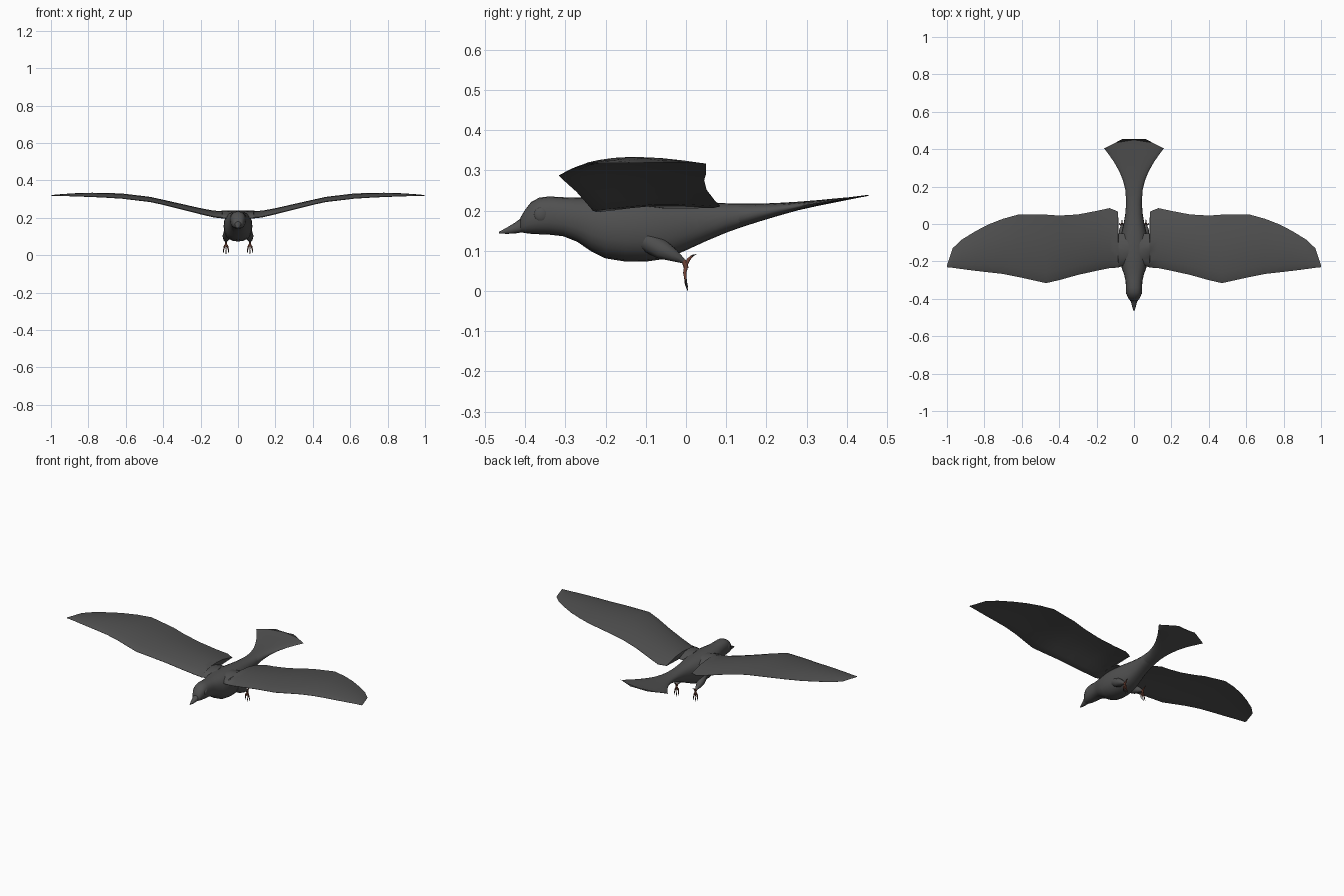
import bpy, bmesh, math
from mathutils import Vector


def material(name, rgb):
    m = bpy.data.materials.new(name)
    m.diffuse_color = (*rgb, 1)
    return m


PLUMAGE = material("charcoal plumage", (0.08, 0.08, 0.08))
SKIN = material("reddish brown skin", (0.16, 0.055, 0.035))
CLAW = material("dark claw", (0.03, 0.025, 0.022))


def loft(name, rings, mat, angle=60):
    """Skin a list of equal-length point rings and cap both ends."""
    bm = bmesh.new()
    loops = [[bm.verts.new(p) for p in ring] for ring in rings]
    n = len(loops[0])
    for a, b in zip(loops, loops[1:]):
        for i in range(n):
            j = (i + 1) % n
            bm.faces.new((a[i], a[j], b[j], b[i]))
    bm.faces.new(loops[0])
    bm.faces.new(loops[-1])
    bmesh.ops.recalc_face_normals(bm, faces=bm.faces)
    mesh = bpy.data.meshes.new(name)
    bm.to_mesh(mesh)
    bm.free()
    mesh.materials.append(mat)
    ob = bpy.data.objects.new(name, mesh)
    bpy.context.collection.objects.link(ob)
    bpy.ops.object.select_all(action='DESELECT')
    ob.select_set(True)
    bpy.context.view_layer.objects.active = ob
    bpy.ops.object.shade_smooth_by_angle(angle=math.radians(angle))
    return ob


def oval(y, low, high, half, n=20, power=0.85):
    """Rounded cross-section standing across the y axis."""
    mid, h = (low + high) / 2, (high - low) / 2
    ring = []
    for i in range(n):
        c, s = math.cos(math.tau * i / n), math.sin(math.tau * i / n)
        ring.append((half * math.copysign(abs(c) ** power, c), y,
                     mid + h * math.copysign(abs(s) ** power, s)))
    return ring


def tube(name, path, radii, mat, n=7):
    """Tapered limb through a few points."""
    pts = [Vector(p) for p in path]
    rings = []
    for i, p in enumerate(pts):
        d = pts[min(i + 1, len(pts) - 1)] - pts[max(i - 1, 0)]
        q = d.to_track_quat('Z', 'Y')
        rings.append([p + q @ Vector((radii[i] * math.cos(math.tau * k / n),
                                      radii[i] * math.sin(math.tau * k / n), 0))
                      for k in range(n)])
    return loft(name, rings, mat)


# Head and body: y, underside z, top z, half width
body = [(-0.412, 0.146, 0.182, 0.019), (-0.40, 0.144, 0.202, 0.028),
        (-0.385, 0.142, 0.221, 0.036), (-0.365, 0.141, 0.232, 0.041),
        (-0.34, 0.140, 0.235, 0.043), (-0.305, 0.136, 0.233, 0.045),
        (-0.27, 0.122, 0.232, 0.053), (-0.235, 0.098, 0.233, 0.066),
        (-0.20, 0.081, 0.235, 0.074), (-0.15, 0.073, 0.236, 0.077),
        (-0.10, 0.073, 0.234, 0.075), (-0.05, 0.080, 0.230, 0.068),
        (0.00, 0.101, 0.225, 0.056), (0.05, 0.124, 0.221, 0.047),
        (0.10, 0.145, 0.218, 0.043), (0.15, 0.163, 0.217, 0.043)]
loft("body", [oval(*s) for s in body], PLUMAGE)

# Beak with a slightly drooped tip
beak = [(-0.405, 0.146, 0.185, 0.020), (-0.425, 0.143, 0.170, 0.014),
        (-0.445, 0.142, 0.158, 0.009), (-0.465, 0.143, 0.147, 0.002)]
loft("beak", [oval(*s, n=12) for s in beak], PLUMAGE)

# Tail fan: x across; the rear edge is swept and notched by moving y per point
tail = [(0.13, 0.156, 0.217, 0.043), (0.18, 0.172, 0.217, 0.046),
        (0.23, 0.187, 0.219, 0.058), (0.28, 0.201, 0.222, 0.078),
        (0.33, 0.212, 0.226, 0.106), (0.37, 0.220, 0.230, 0.134),
        (0.405, 0.227, 0.233, 0.160)]
rings = [oval(*s) for s in tail]
rim = []
for x, y, z in rings[-1]:
    u = abs(x) / 0.160
    reach = 0.045 + 0.06 * u if u < 0.25 else 0.06 * (1 - u) / 0.75
    rim.append((x * 0.99, y + reach, 0.232 + 0.12 * reach + (z - 0.23) * 0.4))
loft("tail", rings + [rim], PLUMAGE)

# Wing stations: x, leading y, trailing y, leading z, trailing z, thickness
wing = [(0.030, -0.215, -0.050, 0.200, 0.205, 0.026),
        (0.082, -0.232, -0.050, 0.201, 0.206, 0.026),
        (0.085, -0.233, 0.066, 0.201, 0.207, 0.026),
        (0.130, -0.236, 0.085, 0.206, 0.211, 0.024),
        (0.200, -0.250, 0.070, 0.222, 0.226, 0.022),
        (0.300, -0.272, 0.051, 0.247, 0.251, 0.020),
        (0.400, -0.300, 0.045, 0.272, 0.276, 0.018),
        (0.470, -0.316, 0.050, 0.287, 0.292, 0.018),
        (0.620, -0.283, 0.050, 0.304, 0.316, 0.016),
        (0.700, -0.267, 0.028, 0.309, 0.319, 0.015),
        (0.780, -0.258, -0.003, 0.313, 0.320, 0.014),
        (0.850, -0.250, -0.040, 0.315, 0.320, 0.012),
        (0.920, -0.241, -0.083, 0.317, 0.319, 0.008),
        (0.970, -0.234, -0.130, 0.318, 0.318, 0.005),
        (1.000, -0.231, -0.222, 0.318, 0.318, 0.002)]
CHORD = [0, 0.05, 0.15, 0.3, 0.5, 0.7, 0.88, 1]


def airfoil(side, x, y0, y1, z0, z1, t):
    def point(u, sign):
        camber = 0.75 * t * math.sin(math.pi * u)
        thick = t * (1.9 * math.sqrt(u) * (1 - u) * 0.65 + 0.04)
        return (side * x, y0 + (y1 - y0) * u,
                z0 + (z1 - z0) * u + camber + sign * thick)
    return ([point(u, 1) for u in CHORD] +
            [point(u, -1) for u in reversed(CHORD)])


for side, label in ((-1, "left"), (1, "right")):
    loft(label + "_wing", [airfoil(side, *s) for s in wing], PLUMAGE, 50)

    # Eye: a shallow dome on the side of the head
    bpy.ops.mesh.primitive_uv_sphere_add(segments=16, ring_count=8, radius=0.018,
                                         location=(side * 0.036, -0.36, 0.19))
    eye = bpy.context.object
    eye.name = label + "_eye"
    eye.scale.x = 0.45
    eye.data.materials.append(PLUMAGE)
    bpy.ops.object.shade_smooth()

    # Feathered thigh
    x = side * 0.064
    tube(label + "_thigh", [(side * 0.05, -0.10, 0.125), (side * 0.058, -0.06, 0.103),
                            (x, -0.03, 0.088), (x, -0.006, 0.074)],
         [0.026, 0.025, 0.016, 0.006], PLUMAGE, 10)

    # Shank with three hanging toes and one rear toe
    tube(label + "_shank", [(x, -0.016, 0.08), (x, -0.004, 0.072), (x, 0.001, 0.056)],
         [0.006, 0.0065, 0.006], SKIN)
    for name, dx, drop in (("inner", -0.013, 0.020), ("middle", 0, 0.012),
                           ("outer", 0.013, 0.020)):
        tip = x + side * dx
        mid = x + side * dx * 0.7
        tube(f"{label}_{name}_toe", [(x, 0, 0.06), (mid, -0.003, 0.045),
                                     (tip, -0.001, drop + 0.008)],
             [0.005, 0.0042, 0.003], SKIN)
        tube(f"{label}_{name}_claw", [(tip, -0.001, drop + 0.009),
                                      (tip, 0.001, drop), (tip, 0.005, drop - 0.012)],
             [0.003, 0.0022, 0.0005], CLAW)
    tube(label + "_rear_toe", [(x, 0, 0.066), (x, 0.007, 0.079), (x, 0.014, 0.086)],
         [0.005, 0.004, 0.003], SKIN)
    tube(label + "_rear_claw", [(x, 0.013, 0.0855), (x, 0.019, 0.089), (x, 0.026, 0.091)],
         [0.003, 0.002, 0.0005], CLAW)
